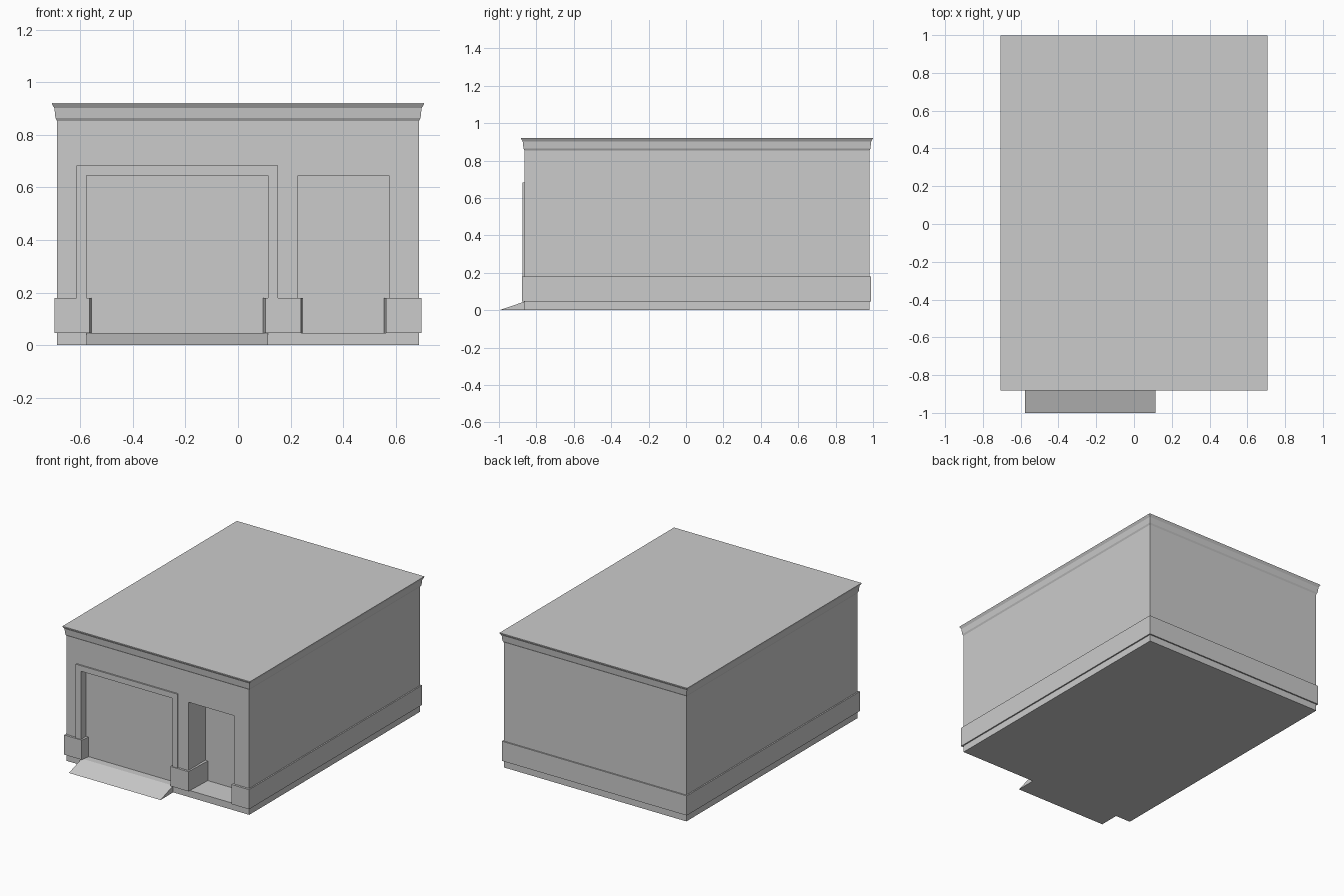
import bpy, bmesh

if "Cube" in bpy.data.objects:
    bpy.data.objects.remove(bpy.data.objects["Cube"])

# Main dimensions
W, FRONT, BACK = 0.689, -0.863, 0.98      # wall half width, front and back
FLOOR, HEAD, BAND_TOP = 0.046, 0.646, 0.18
GARAGE, GARAGE_BACK = (-0.576, 0.115), -0.815
DOOR, DOOR_BACK = (0.229, 0.575), -0.68


def finish(name, bm):
    bmesh.ops.recalc_face_normals(bm, faces=bm.faces)
    mesh = bpy.data.meshes.new(name)
    bm.to_mesh(mesh)
    bm.free()
    obj = bpy.data.objects.new(name, mesh)
    bpy.context.collection.objects.link(obj)
    return obj


def loft(name, rings, closed=True, caps=True):
    """Skin matching rings of points, optionally capping both ends."""
    bm = bmesh.new()
    vs = [[bm.verts.new(p) for p in ring] for ring in rings]
    n = len(rings[0])
    for a, b in zip(vs, vs[1:]):
        for i in range(n if closed else n - 1):
            j = (i + 1) % n
            bm.faces.new((a[i], a[j], b[j], b[i]))
    if caps:
        bm.faces.new(vs[0][::-1])
        bm.faces.new(vs[-1])
    return finish(name, bm)


def rect(offset, z):
    x, y0, y1 = W + offset, FRONT - offset, BACK + offset
    return [(-x, y0, z), (x, y0, z), (x, y1, z), (-x, y1, z)]


def band(name, outer, inner):
    """Strip standing off the wall: ledges above and below, open at the back."""
    rings = [[(x, y, z) for x, y in path] for path, z in
             ((inner, FLOOR), (outer, FLOOR), (outer, BAND_TOP), (inner, BAND_TOP))]
    return loft(name, rings, closed=False, caps=False)


# Building shell with cornice profile (offset, height)
profile = [(0, 0), (0, FLOOR), (0, 0.853), (0.006, 0.864), (0.01, 0.902),
           (0.019, 0.917), (0.019, 0.921)]
walls = loft("walls_and_cornice", [rect(o, z) for o, z in profile])

# Recessed garage and door openings
for (x0, x1), back in ((GARAGE, GARAGE_BACK), (DOOR, DOOR_BACK)):
    section = [(x0, FLOOR), (x1, FLOOR), (x1, HEAD), (x0, HEAD)]
    cutter = loft("opening_cutter", [[(x, y, z) for x, z in section] for y in (-0.95, back)])
    cutter.hide_render = True
    mod = walls.modifiers.new("opening", 'BOOLEAN')
    mod.operation, mod.solver, mod.object = 'DIFFERENCE', 'EXACT', cutter
    bpy.context.view_layer.objects.active = walls
    bpy.ops.object.modifier_apply(modifier=mod.name)
    bpy.data.objects.remove(cutter)

# Raised frame around the garage opening
g0, g1 = GARAGE
t = 0.038
arch = [(g0, FLOOR), (g0, HEAD), (g1, HEAD), (g1, FLOOR),
        (g1 + t, FLOOR), (g1 + t, HEAD + t), (g0 - t, HEAD + t), (g0 - t, FLOOR)]
loft("garage_frame", [[(x, y, z) for x, z in arch] for y in (FRONT - 0.01, FRONT)])

# Wall guard bands, returning into the openings
d0, d1 = DOOR
p, s, e = 0.009, 0.011, 0.019             # stand-off, return at front, return at back
F = FRONT - 0.015
band("perimeter_band",
     [(g0 + e, GARAGE_BACK), (g0 + s, F), (-W - p, F), (-W - p, BACK + p),
      (W + p, BACK + p), (W + p, F), (d1 - s, F), (d1 - e, DOOR_BACK)],
     [(g0, GARAGE_BACK), (g0, FRONT), (-W, FRONT), (-W, BACK),
      (W, BACK), (W, FRONT), (d1, FRONT), (d1, DOOR_BACK)])
band("pier_band",
     [(g1 - e, GARAGE_BACK), (g1 - s, F), (d0 + s, F), (d0 + e, DOOR_BACK)],
     [(g1, GARAGE_BACK), (g1, FRONT), (d0, FRONT), (d0, DOOR_BACK)])

# Entry ramp wedge
wedge = [(-1.0, 0), (FRONT, 0), (FRONT, FLOOR)]
loft("ramp", [[(x, y, z) for y, z in wedge] for x in GARAGE])
